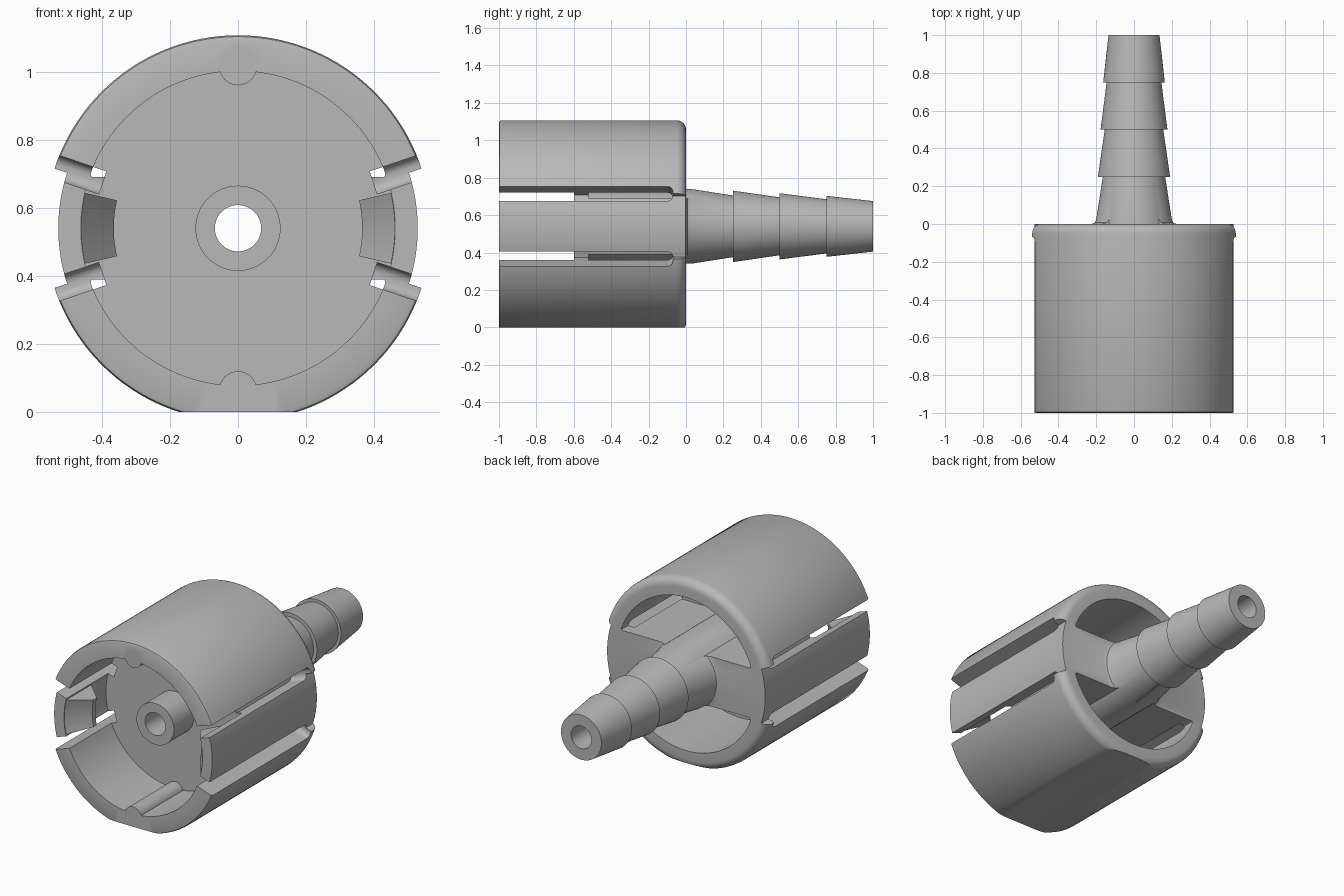
import bpy, bmesh
from math import sin, cos, asin, pi, radians
from mathutils import Matrix, Vector

if "Cube" in bpy.data.objects:
    bpy.data.objects.remove(bpy.data.objects["Cube"])

AXIS = 0.54      # height of the central axis
R_OUT = 0.567    # outer shell
R_IN = 0.462     # socket bore
R_ARM = 0.528    # outside of the clip arms

grey = bpy.data.materials.new("grey_plastic")
grey.use_nodes = True
grey.diffuse_color = (0.48, 0.48, 0.48, 1)
grey.node_tree.nodes["Principled BSDF"].inputs["Base Color"].default_value = (0.48, 0.48, 0.48, 1)


def finish(name, bm):
    bmesh.ops.recalc_face_normals(bm, faces=bm.faces)
    mesh = bpy.data.meshes.new(name)
    bm.to_mesh(mesh)
    bm.free()
    mesh.materials.append(grey)
    obj = bpy.data.objects.new(name, mesh)
    bpy.context.collection.objects.link(obj)
    return obj


def lathe(name, profile, start=0, end=360, steps=128):
    """Turn a closed (radius, y) profile about the axis, fully or as a sector."""
    bm = bmesh.new()
    full = end - start == 360
    rings = []
    for i in range(steps if full else steps + 1):
        t = radians(start + (end - start) * i / steps)
        rings.append([bm.verts.new((r * cos(t), y, AXIS + r * sin(t))) for r, y in profile])
    n = len(profile)
    for i in range(steps):
        a, b = rings[i], rings[(i + 1) % len(rings)]
        for j in range(n):
            k = (j + 1) % n
            bm.faces.new((a[j], a[k], b[k], b[j]))
    if not full:
        bm.faces.new(rings[0])
        bm.faces.new(rings[-1])
    return finish(name, bm)


def box(name, lo, hi, matrix=Matrix(), round_end=0):
    """Box between two corners, optionally with its rear end rounded."""
    bm = bmesh.new()
    bmesh.ops.create_cube(bm, size=1)
    lo, hi = Vector(lo), Vector(hi)
    for v in bm.verts:
        v.co = Vector([l + (h - l) * (c + 0.5) for l, h, c in zip(lo, hi, v.co)])
    if round_end:
        edges = [e for e in bm.edges if all(v.co.y > hi.y - 1e-4 for v in e.verts)
                 and abs(e.verts[0].co.x - e.verts[1].co.x) > 1e-4]
        bmesh.ops.bevel(bm, geom=edges, offset=round_end, segments=6, profile=0.5, affect='EDGES')
    bm.transform(matrix)
    return finish(name, bm)


def pocket(name, side):
    """Rear opening: circle segment with rounded corners, hollowed around the core."""
    chord, core = 0.15, 0.2
    a, c = asin(chord / R_IN), asin(chord / core)
    pts = [(R_IN, a + (pi - 2 * a) * i / 48) for i in range(49)]
    pts += [(core, pi - c - (pi - 2 * c) * i / 16) for i in range(17)]
    bm = bmesh.new()
    ends = [[bm.verts.new((r * cos(t), y, AXIS + side * r * sin(t))) for r, t in pts]
            for y in (-0.52, 0.1)]
    n = len(pts)
    walls = [bm.faces.new((ends[0][i], ends[0][(i + 1) % n], ends[1][(i + 1) % n], ends[1][i]))
             for i in range(n)]
    for loop in ends:
        bm.faces.new(loop)
    corners = [bm.edges.get((ends[0][i], ends[1][i])) for i in (0, 48)]
    bmesh.ops.bevel(bm, geom=corners, offset=0.014, segments=4, profile=0.5, affect='EDGES')
    return finish(name, bm)


# Turned body: inner spigot, socket, shell with rounded rear rim, barbed nozzle, bore
profile = [(0.068, -0.79), (0.125, -0.79), (0.125, -0.6), (R_IN, -0.6), (R_IN, -1),
           (R_OUT - 0.015, -1), (R_OUT - 0.004, -0.996), (R_OUT, -0.985)]
rim = 0.05
profile += [(R_OUT - rim + rim * cos(t), -rim + rim * sin(t))
            for t in (radians(a) for a in range(0, 91, 15))]
profile += [(0.225, 0), (0.208, 0.007), (0.2, 0.025)]
for i in range(1, 4):
    root = 0.175 - 0.01 * i
    profile += [(root, 0.25 * i), (root + 0.03 - 0.004 * i, 0.25 * i)]
profile += [(0.135, 1), (0.068, 1)]
body = lathe("hose_connector", profile)

added, cut = [], []

# Key ribs at the top and bottom of the bore
for side in (-1, 1):
    bm = bmesh.new()
    place = Matrix.Translation((0, -0.79, AXIS + side * 0.475)) @ Matrix.Rotation(pi / 2, 4, 'X')
    bmesh.ops.create_cone(bm, cap_ends=True, segments=32, radius1=0.055, radius2=0.055,
                          depth=0.42, matrix=place)
    added.append(finish("key_rib", bm))

# Clip hooks inside the arms
hook = [(0.5, -0.95), (R_IN - 0.001, -0.998), (0.365, -0.87), (0.365, -0.84),
        (R_IN - 0.004, -0.76), (0.5, -0.76)]
for mid in (0, 180):
    added.append(lathe("clip_hook", hook, mid - 13, mid + 13, 10))

# Rear openings
for side in (-1, 1):
    cut.append(pocket("rear_opening", side))

# Lowered outside of each clip arm
band = [(R_ARM, -1.1), (0.7, -1.1), (0.7, 0.1), (R_ARM, 0.1)]
for mid in (0, 180):
    cut.append(lathe("arm_recess", band, mid - 18, mid + 18, 16))

# Slots that free the arms from the shell
for angle in (18.6, -18.6, 161.4, 198.6):
    turn = Matrix.Translation((0, 0, AXIS)) @ Matrix.Rotation(-radians(angle), 4, 'Y')
    cut.append(box("arm_slot", (0.42, -1.1, -0.035), (0.7, -0.07, 0.035), turn, 0.03))

# Flat underside
cut.append(box("flat_underside", (-1, -1.2, -0.5), (1, 0.2, 0)))

for helpers, operation in ((added, 'UNION'), (cut, 'DIFFERENCE')):
    for helper in helpers:
        helper.hide_render = True
        mod = body.modifiers.new(helper.name, 'BOOLEAN')
        mod.operation = operation
        mod.solver = 'EXACT'
        mod.object = helper

# Bake the cuts and drop the helpers
depsgraph = bpy.context.evaluated_depsgraph_get()
result = bpy.data.meshes.new_from_object(body.evaluated_get(depsgraph))
body.modifiers.clear()
body.data = result
for helper in added + cut:
    bpy.data.objects.remove(helper)

bpy.ops.object.select_all(action='DESELECT')
body.select_set(True)
bpy.context.view_layer.objects.active = body
bpy.ops.object.shade_smooth_by_angle(angle=radians(30))
